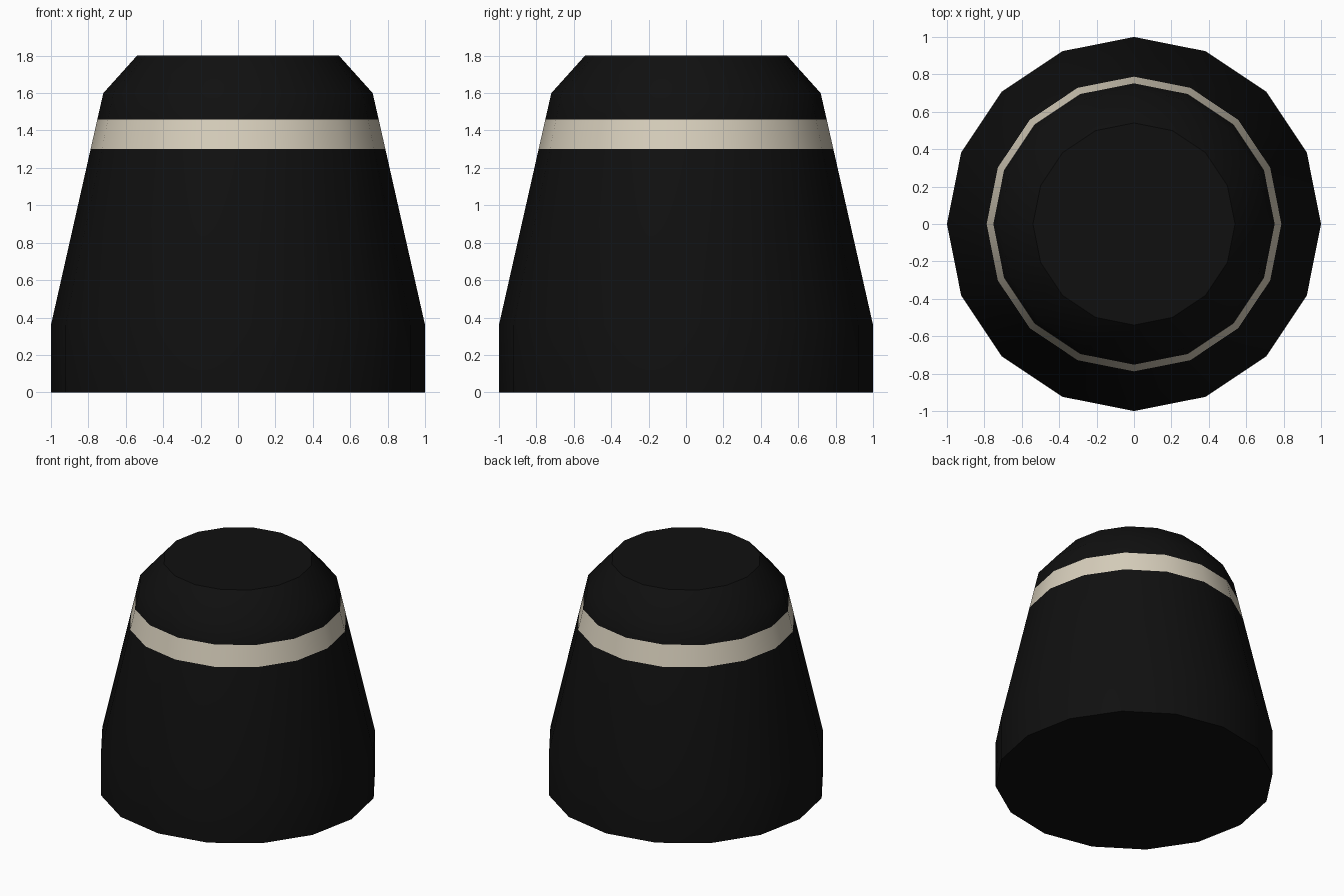
import bpy, bmesh, math

if "Cube" in bpy.data.objects:
    bpy.data.objects.remove(bpy.data.objects["Cube"])

SIDES = 16


def material(name, rgb):
    m = bpy.data.materials.new(name)
    m.diffuse_color = (*rgb, 1)
    m.use_nodes = True
    m.node_tree.nodes["Principled BSDF"].inputs["Base Color"].default_value = m.diffuse_color
    return m


black = material("black", (0.005, 0.005, 0.005))
cream = material("cream", (0.68, 0.62, 0.50))

# Profile as (radius, height): straight foot, tapered wall, band, chamfered top
profile = [(1.0, 0.0), (1.0, 0.36), (0.788, 1.30), (0.752, 1.46),
           (0.72, 1.60), (0.54, 1.80)]

bm = bmesh.new()
rings = []
for r, z in profile:
    rings.append([bm.verts.new((r * math.cos(2 * math.pi * i / SIDES),
                                r * math.sin(2 * math.pi * i / SIDES), z))
                  for i in range(SIDES)])

# Side walls, with the cream band between the two band heights
for k, (low, high) in enumerate(zip(rings, rings[1:])):
    for i in range(SIDES):
        j = (i + 1) % SIDES
        face = bm.faces.new((low[i], low[j], high[j], high[i]))
        face.material_index = 1 if k == 2 else 0

# Flat caps
bm.faces.new(rings[0][::-1])
bm.faces.new(rings[-1])

mesh = bpy.data.meshes.new("banded_knob")
bm.to_mesh(mesh)
bm.free()
mesh.materials.append(black)
mesh.materials.append(cream)
knob = bpy.data.objects.new("banded_knob", mesh)
bpy.context.collection.objects.link(knob)
bpy.context.view_layer.objects.active = knob
knob.select_set(True)
bpy.ops.object.shade_smooth_by_angle(angle=math.radians(35))
